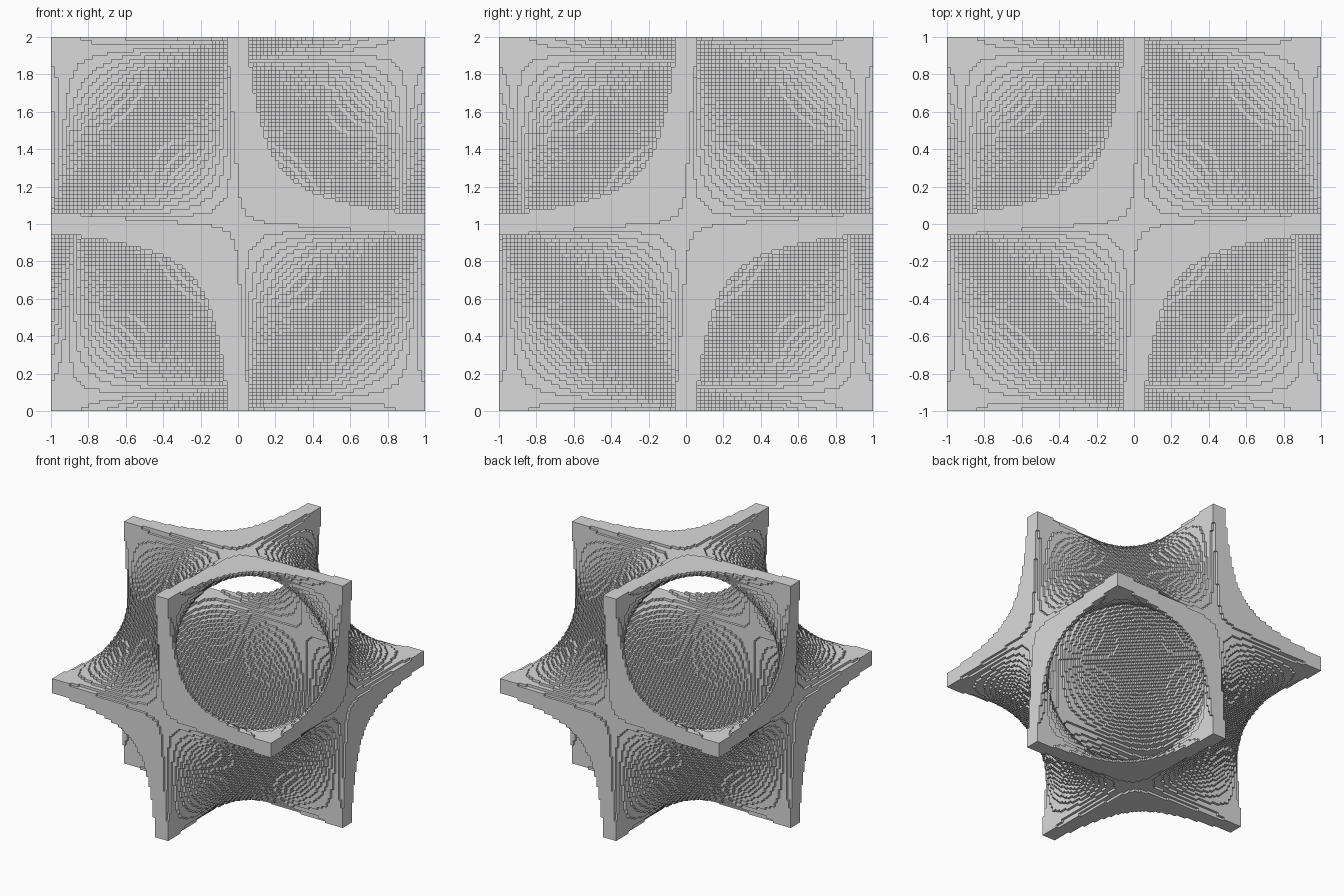
import bpy
import math

# Blocky shell of a diamond-type minimal surface, trimmed by a cube
CELLS = 100                # blocks along each side
SIZE = 2.0 / CELLS         # block size
FREQ = 1.695               # slightly more than one cell of the surface
HALF_WALL = 0.1            # half wall thickness, as a field value

cube = bpy.data.objects.get("Cube")
if cube:
    bpy.data.objects.remove(cube, do_unlink=True)


def make_material(name, color):
    mat = bpy.data.materials.new(name)
    mat.use_nodes = True
    mat.diffuse_color = color
    for node in mat.node_tree.nodes:
        if node.type == 'BSDF_PRINCIPLED':
            node.inputs["Base Color"].default_value = color
            node.inputs["Roughness"].default_value = 0.8
    return mat


# Field values at block centres decide which blocks are solid
angles = [FREQ * ((i + 0.5) * SIZE - 1.0) for i in range(CELLS)]
cosines = [math.cos(a) for a in angles]
sines = [math.sin(a) for a in angles]
solid = set()
for i in range(CELLS):
    for j in range(CELLS):
        cc = cosines[i] * cosines[j]
        ss = sines[i] * sines[j]
        for k in range(CELLS):
            if abs(cc * cosines[k] - ss * sines[k]) < HALF_WALL:
                solid.add((i, j, k))

# Skin the blocks: one quad wherever a solid block meets empty space
verts, faces, index = [], [], {}


def vertex(p):
    if p not in index:
        index[p] = len(verts)
        verts.append((p[0] * SIZE - 1.0, p[1] * SIZE - 1.0, p[2] * SIZE))
    return index[p]


def quad_corners(axis, side):
    loop = []
    for u, v in ((0, 0), (1, 0), (1, 1), (0, 1)):
        corner = [0, 0, 0]
        corner[axis] = side
        corner[(axis + 1) % 3] = u
        corner[(axis + 2) % 3] = v
        loop.append(tuple(corner))
    return loop if side else loop[::-1]


directions = []
for axis in range(3):
    for side in (0, 1):
        step = [0, 0, 0]
        step[axis] = 2 * side - 1
        directions.append((tuple(step), quad_corners(axis, side)))

for x, y, z in sorted(solid):
    for (dx, dy, dz), loop in directions:
        if (x + dx, y + dy, z + dz) not in solid:
            faces.append([vertex((x + a, y + b, z + c)) for a, b, c in loop])

# Shell object, flat shaded
mesh = bpy.data.meshes.new("lattice_shell")
mesh.from_pydata(verts, [], faces)
mesh.update()
mesh.materials.append(make_material("light grey", (0.7, 0.7, 0.7, 1.0)))
shell = bpy.data.objects.new("lattice_shell", mesh)
bpy.context.collection.objects.link(shell)
